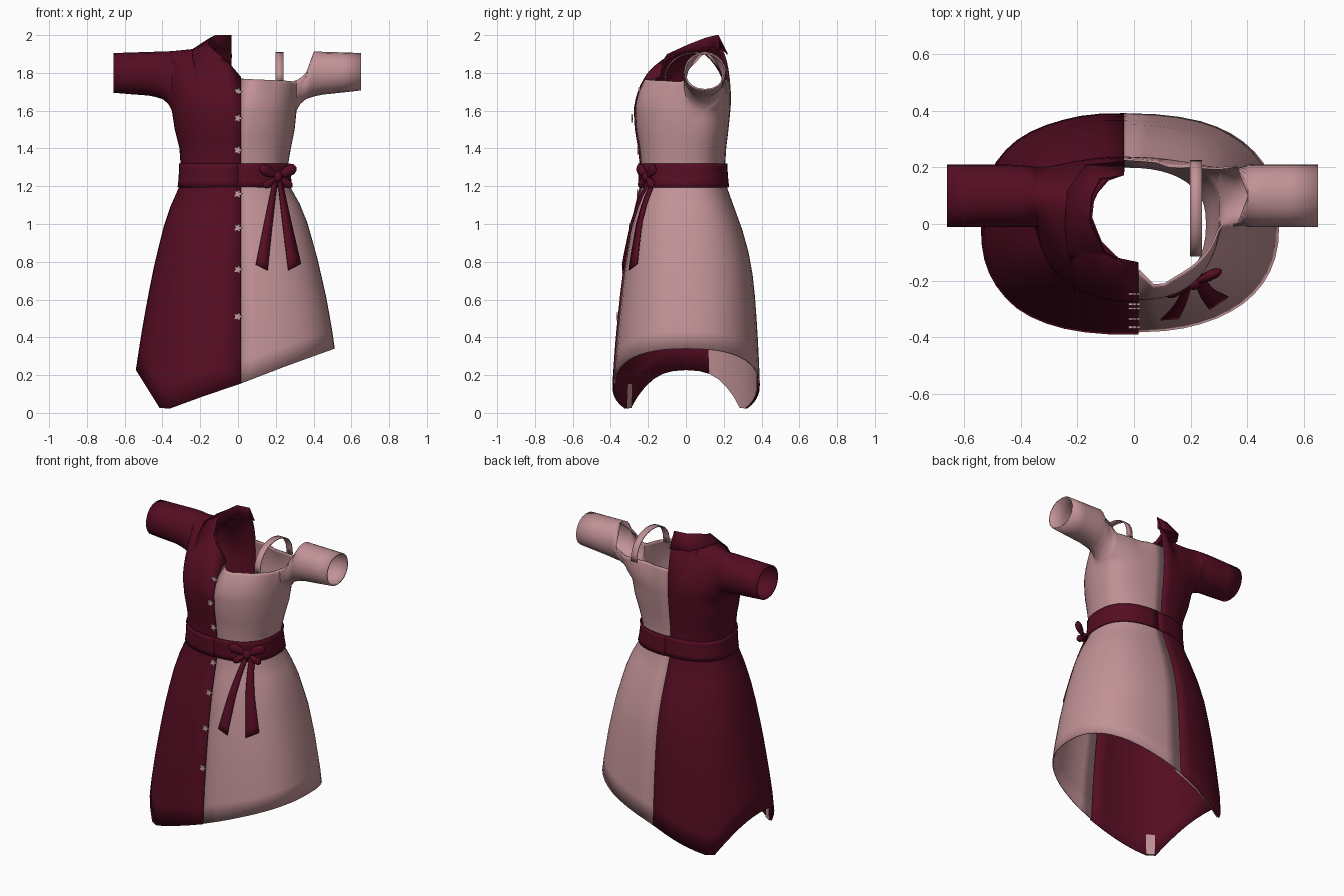
import bpy, bmesh, math
from mathutils import Vector

if "Cube" in bpy.data.objects:
    bpy.data.objects.remove(bpy.data.objects["Cube"])


def material(name, rgb):
    m = bpy.data.materials.new(name)
    m.use_nodes = True
    m.diffuse_color = (*rgb, 1)
    bsdf = m.node_tree.nodes["Principled BSDF"]
    bsdf.inputs["Base Color"].default_value = (*rgb, 1)
    bsdf.inputs["Roughness"].default_value = 0.8
    return m


WINE = material("wine red", (0.09, 0.004, 0.016))
ROSE = material("dusty rose", (0.54, 0.29, 0.31))
PALE = material("pale rose", (0.62, 0.38, 0.41))


def finish(name, bm, mat, thick=0.0, smooth=True):
    bmesh.ops.remove_doubles(bm, verts=bm.verts, dist=0.0008)
    bmesh.ops.recalc_face_normals(bm, faces=bm.faces)
    me = bpy.data.meshes.new(name)
    bm.to_mesh(me)
    bm.free()
    me.materials.append(mat)
    ob = bpy.data.objects.new(name, me)
    bpy.context.collection.objects.link(ob)
    if thick:
        mod = ob.modifiers.new("cloth", "SOLIDIFY")
        mod.thickness, mod.offset = thick, -1
    if smooth:
        bpy.ops.object.select_all(action="DESELECT")
        ob.select_set(True)
        bpy.context.view_layer.objects.active = ob
        bpy.ops.object.shade_smooth_by_angle(angle=math.radians(50))
    return ob


def grid(bm, rows, keep=lambda p: True):
    vs = [[bm.verts.new(p) for p in r] for r in rows]
    for r, q in zip(vs, vs[1:]):
        for i in range(len(r) - 1):
            quad = (r[i], r[i + 1], q[i + 1], q[i])
            if keep(sum((v.co for v in quad), Vector()) / 4):
                bm.faces.new(quad)


def lookup(table, k):
    for a, b in zip(table, table[1:]):
        if k <= b[0]:
            t = max(0, (k - a[0]) / (b[0] - a[0]))
            return [p + (q - p) * t for p, q in zip(a[1:], b[1:])]
    return table[-1][1:]


# Body profile: height, left half width, right half width, front, back, centre
BODY = [(0, .545, .555, -.39, .395, 0), (.2, .53, .545, -.38, .39, 0),
        (.4, .505, .515, -.365, .38, 0), (.6, .47, .48, -.345, .367, 0),
        (.8, .425, .44, -.32, .345, 0), (1, .37, .39, -.285, .29, 0),
        (1.1, .33, .355, -.26, .25, 0), (1.2, .275, .31, -.235, .215, 0),
        (1.3, .262, .303, -.235, .207, 0), (1.4, .28, .31, -.245, .213, .02),
        (1.5, .3, .335, -.262, .225, .05), (1.6, .31, .35, -.268, .235, .07)]
# Yoke profile: distance from centre, front top z, y, back top z, y
YOKE = [(0, 1.78, -.135, 1.92, .19), (.05, 1.85, -.13, 1.93, .168),
        (.1, 1.885, -.1, 1.935, .14), (.15, 1.93, .04, 1.93, .04),
        (.2, 1.93, .08, 1.93, .08), (.35, 1.915, .1, 1.915, .1), (.66, 1.905, .1, 1.905, .1)]
# Open shoulder line of the left half: distance from centre, height
OPEN = [(0, 1.77), (.24, 1.76), (.3, 1.755), (.35, 1.785), (.38, 1.83), (.4, 1.95)]
POWER = 2 / 2.4
TOP = 1.6


def hull(a, z, side, off=0.0):
    wl, wr, yf, yb, cy = lookup(BODY, z)
    c, s = max(0, math.cos(a)), math.sin(a)
    w = (wl if side > 0 else wr) + off
    if side < 0:
        yf -= .008
    depth = (yb - cy if s > 0 else cy - yf) + off
    return Vector((side * w * c ** POWER, cy + math.copysign(depth * abs(s) ** POWER, s), z))


def hem(x):
    return .01 + (x + .405) * .36 if x > -.405 else .01 + (-.405 - x) * 1.6


def column(a, side, off=0.0):
    z = .2
    for _ in range(12):
        z = hem(hull(a, z, side).x)
    zs = [z + (1.2 - z) * i / 9 for i in range(9)] + [1.2, 1.25, 1.3, 1.35, 1.4, 1.45, 1.5, 1.55, TOP]
    return [hull(a, k, side, off) for k in zs]


def yoke_curve(bottom, x, front, spread, side):
    zf, yf, zb, yb = lookup(YOKE, abs(x))
    z1, y1 = (zf, yf) if front else (zb, yb)
    c = min(bottom.y, -.047) if front else .247
    h = z1 - bottom.z
    k = [(bottom.y, bottom.z), (c, bottom.z + .4 * spread * h),
         (c + (y1 - c) * .5 * spread, z1 - .05 * spread * h), (y1, z1)]

    def at(t):
        b = ((1 - t) ** 3, 3 * t * (1 - t) ** 2, 3 * t * t * (1 - t), t ** 3)
        return Vector((x, sum(w * p[0] for w, p in zip(b, k)), sum(w * p[1] for w, p in zip(b, k))))
    end = 1.0
    if side > 0:
        limit = lookup(OPEN, abs(x))[0]
        while end > .05 and at(end).z > limit:
            end -= .005
    return [at(end * i / 10) for i in range(11)]


ANGLES = [math.radians(-90 + 7.5 * i) for i in range(25)]
for side, name, mat in ((1, "left_dress_half", ROSE), (-1, "right_dress_half", WINE)):
    bm = bmesh.new()
    grid(bm, [column(a, side) for a in ANGLES])
    # Yoke and sleeve, as a front and a back sheet
    for front in (True, False):
        rows = []
        for a in (ANGLES[:13] if front else ANGLES[:11:-1]):
            p = hull(a, TOP, side)
            rows.append(yoke_curve(p, p.x, front, min(1, abs(math.sin(a)) * 1.3 + .15), side))
        pit = hull(0, TOP, side)
        reach = (.65 if side > 0 else .66) - abs(pit.x)
        for u, low in ((.06, .035), (.15, .06), (.27, .072), (.4, .08), (.7, .087), (1, .095)):
            x = pit.x + side * reach * u
            p = Vector((x, pit.y + .03 * min(1, u * 3), TOP + low + (.012 * u if side > 0 else 0)))
            rows.append(yoke_curve(p, x, front, .15 * max(0, 1 - u * 4), side))
        grid(bm, rows)
    # Centre back seam leans to the right
    for v in bm.verts:
        if v.co.y > .1:
            v.co.x -= .035 * max(0, 1 - abs(v.co.x) / .25)
        elif v.co.y < -.1:
            v.co.x += .015 * max(0, 1 - abs(v.co.x) / .25)
    finish(name, bm, mat, .008)

# Lining inside the right half
bm = bmesh.new()
grid(bm, [column(a, -1, -.014)[:10] for a in ANGLES],
     lambda p: p.y > .13 or (p.y < -.24 and p.z < .1 and p.x < -.36))
finish("skirt_lining", bm, ROSE)

# Belt
bm = bmesh.new()
for side in (1, -1):
    grid(bm, [[hull(a, z, side, .012 if side > 0 else .008) for z in (1.195, 1.225, 1.26, 1.295, 1.32)]
              for a in ANGLES])
finish("belt", bm, WINE, .008)

# Shoulder strap
bm = bmesh.new()
grid(bm, [[(x, .055 - .17 * math.cos(t), 1.75 + .16 * math.sin(t) ** .8) for x in (.198, .24)]
          for t in [math.pi * i / 16 for i in range(17)]])
finish("shoulder_strap", bm, ROSE, .006)

# Half collar: neck line, fold line, outer edge
neck = [(-.04, -.13, 1.84), (-.1, -.1, 1.875), (-.148, .02, 1.91), (-.14, .09, 1.92), (-.1, .15, 1.925), (-.035, .175, 1.92)]
fold = [(-.045, -.13, 1.855), (-.105, -.1, 1.9), (-.158, .01, 1.95), (-.15, .1, 1.985), (-.12, .16, 2), (-.035, .172, 2)]
edge = [(-.225, -.15, 1.775), (-.235, -.09, 1.85), (-.245, .0, 1.92), (-.235, .12, 1.93), (-.17, .21, 1.915), (-.035, .222, 1.9)]
bm = bmesh.new()
grid(bm, [neck, fold, edge])
finish("half_collar", bm, WINE, .006)


def on_front(x, z, off):
    w = lookup(BODY, z)[0]
    return hull(-math.acos(min(1, max(0, x / w)) ** (1 / POWER)), z, 1, off)


# Bow tails
for name, top, low_in, low_out in (("bow_tail_inner", .185, (.15, .755), (.09, .785)),
                                   ("bow_tail_outer", .205, (.255, .755), (.318, .79))):
    bm = bmesh.new()
    rows = []
    for i in range(11):
        t = i / 10
        row = []
        for (x, z), d in ((low_in, .01), (low_out, -.01)):
            x0 = top + (d if name == "bow_tail_inner" else -d)
            row.append(on_front(x0 + (x - x0) * t, 1.24 + (z - 1.24) * t, .022))
        rows.append(row)
    grid(bm, rows)
    finish(name, bm, WINE, .005)

# Bow knot and loops, set along the curve of the waist
knot = on_front(.19, 1.25, .03)
along = Vector((.9, .42, 0))
out = Vector((.42, -.9, 0))
up = Vector((0, 0, 1))


def bow_part(name, reach, angle, fat, deep, shift):
    bm = bmesh.new()
    bmesh.ops.create_uvsphere(bm, u_segments=12, v_segments=8, radius=1)
    d = along * math.cos(angle) + up * math.sin(angle)
    n = up * math.cos(angle) - along * math.sin(angle)
    for v in bm.verts:
        p = v.co.copy()
        taper = .65 + .35 * p.x if shift else 1
        v.co = knot + d * (p.x + shift) * reach + n * p.y * fat * taper + out * p.z * deep * taper
    finish(name, bm, WINE)


bow_part("bow_knot", .026, 0, .03, .024, 0)
for side, word in ((1, "outer"), (-1, "inner")):
    for tilt, reach, fat, level in ((26, .06, .042, "upper"), (-32, .05, .03, "lower")):
        ang = math.radians(tilt if side > 0 else 180 - tilt)
        bow_part(f"bow_{level}_{word}_loop", reach, ang, fat, .025, 1)

# Flower buttons down the front edge
for i, z in enumerate((1.7, 1.56, 1.39, 1.16, .98, .76, .51)):
    y = hull(-math.pi / 2, z, -1).y - .006
    if z > TOP:
        y = min(p.y for p in yoke_curve(hull(-math.pi / 2, TOP, -1), 0, True, 1, -1) if p.z > z - .025) - .004
    bm = bmesh.new()
    rim = []
    for k in range(20):
        t = math.tau * k / 20
        r = .017 + .006 * math.cos(5 * t)
        rim.append(bm.verts.new((r * math.cos(t), y, z + r * math.sin(t))))
    bm.faces.new(rim)
    finish(f"flower_button_{i + 1}", bm, PALE, .008, False)
